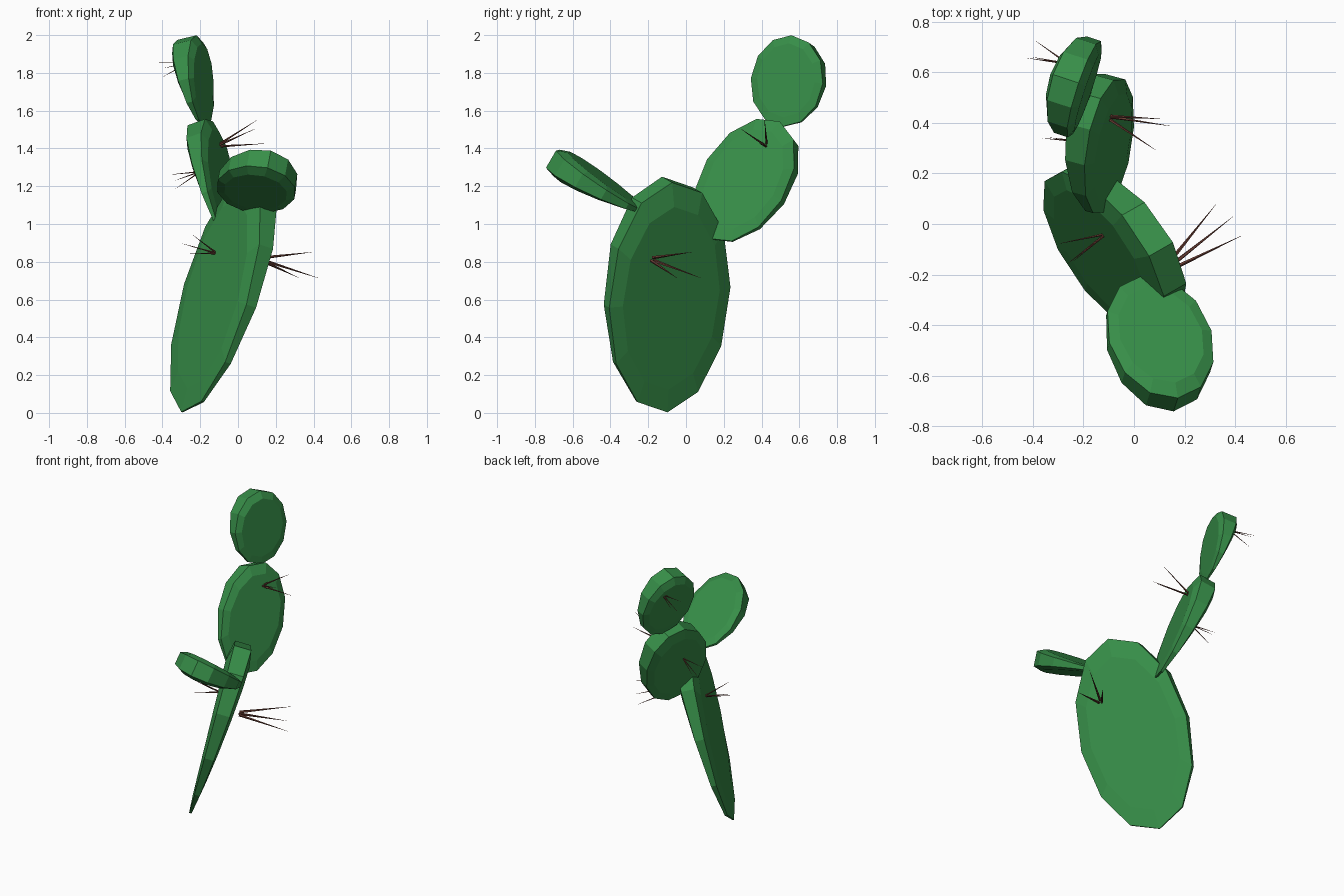
import bpy, bmesh, math
from mathutils import Vector, Matrix

if "Cube" in bpy.data.objects:
    bpy.data.objects.remove(bpy.data.objects["Cube"])

SIDES = 12


def material(name, color):
    m = bpy.data.materials.new(name)
    m.diffuse_color = color
    m.use_nodes = True
    m.node_tree.nodes["Principled BSDF"].inputs["Base Color"].default_value = m.diffuse_color
    return m


green = material("cactus_green", (0.038, 0.27, 0.065, 1))
brown = material("spine_brown", (0.15, 0.05, 0.035, 1))


def finish(name, bm, mat):
    bmesh.ops.recalc_face_normals(bm, faces=bm.faces[:])
    me = bpy.data.meshes.new(name)
    bm.to_mesh(me)
    bm.free()
    me.materials.append(mat)
    ob = bpy.data.objects.new(name, me)
    bpy.context.collection.objects.link(ob)
    return ob


def pad(name, base, tip, normal, half_width, thick):
    """Oval pad from base to tip, thin at the base, with a chamfered rim."""
    base, tip = Vector(base), Vector(tip)
    axis = tip - base
    u = axis.normalized()
    n = Vector(normal)
    n = (n - u * n.dot(u)).normalized()
    w = n.cross(u)
    bm = bmesh.new()
    rings = []
    # scale of the outline, share of the half thickness
    for scale, t in ((0.8, -1), (1, -0.65), (1, 0.65), (0.8, 1)):
        ring = []
        for i in range(SIDES):
            a = 2 * math.pi * i / SIDES
            f = 0.5 - 0.5 * scale * math.cos(a)
            h = thick * (0.08 + 0.92 * f) * t
            ring.append(bm.verts.new(base + axis * f + w * (half_width * scale * math.sin(a)) + n * h))
        rings.append(ring)
    for r0, r1 in zip(rings, rings[1:]):
        for i in range(SIDES):
            j = (i + 1) % SIDES
            bm.faces.new((r0[i], r0[j], r1[j], r1[i]))
    bm.faces.new(rings[0])
    bm.faces.new(rings[-1])
    finish(name, bm, green)
    return n


def spines(name, root, direction, length, roll, spread=0.3):
    """Three thin cones fanning out from a small areole."""
    d = Vector(direction).normalized()
    turn = d.to_track_quat('Z', 'Y').to_matrix().to_4x4()
    bm = bmesh.new()
    for k in range(3):
        mat = (Matrix.Translation(Vector(root)) @ turn
               @ Matrix.Rotation(roll + k * 2 * math.pi / 3, 4, 'Z')
               @ Matrix.Translation((0, -0.04 * length, 0))
               @ Matrix.Rotation(spread, 4, 'X')
               @ Matrix.Translation((0, 0, length / 2 - 0.01)))
        bmesh.ops.create_cone(bm, cap_ends=True, segments=5, radius1=0.028 * length,
                              radius2=0.0005, depth=length, matrix=mat)
    finish(name, bm, brown)


# Pads
n_main = pad("main_pad", (-0.297, -0.10, 0.004), (0.107, -0.10, 1.235), (0.835, 0.475, -0.27), 0.365, 0.087)
n_back = pad("back_pad", (-0.068, 0.12, 0.922), (-0.182, 0.51, 1.525), (0.92, -0.26, 0.32), 0.243, 0.084)
pad("front_pad", (0.035, -0.205, 1.07), (0.165, -0.715, 1.343), (0.17, 0.47, 0.88), 0.21, 0.082)
n_top = pad("top_pad", (-0.177, 0.51, 1.515), (-0.27, 0.575, 1.987), (0.92, -0.30, 0.24), 0.202, 0.084)

# Spine clusters
spines("main_pad_right_spines", (0.14, -0.17, 0.81), (0.24, 0.19, -0.05), 0.33, math.pi, 0.25)
spines("main_pad_left_spines", (-0.13, -0.05, 0.85), -n_main, 0.18, 0.5)
spines("back_pad_right_spines", (-0.09, 0.42, 1.42), n_back, 0.24, 0.4)
spines("back_pad_left_spines", (-0.22, 0.33, 1.27), -n_back, 0.15, 0.4)
spines("top_pad_left_spines", (-0.28, 0.64, 1.85), -n_top, 0.15, 0.4)
